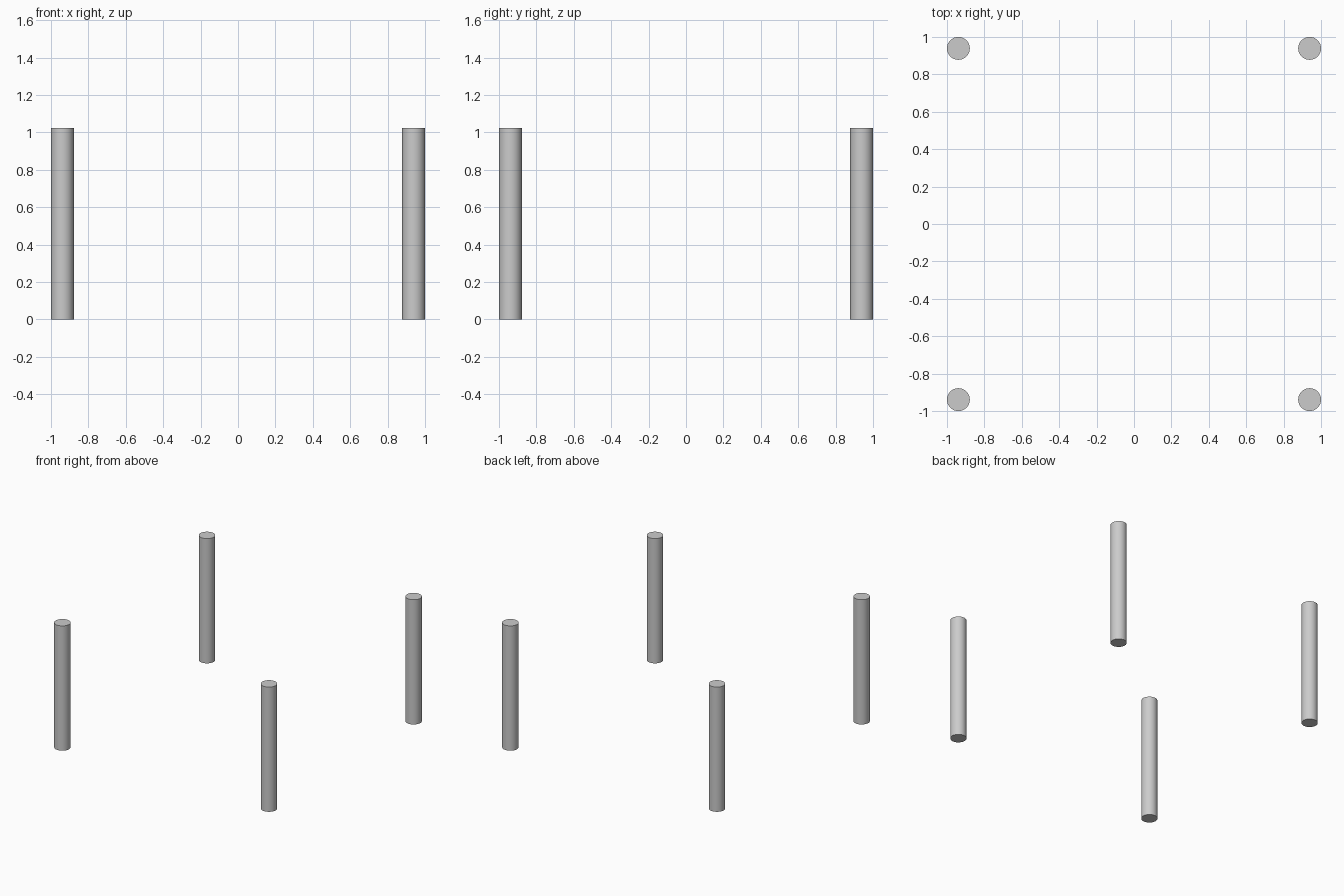
import bpy
import math

if "Cube" in bpy.data.objects:
    bpy.data.objects.remove(bpy.data.objects["Cube"])

RADIUS = 0.061
HEIGHT = 1.025
OFFSET = 1.0 - RADIUS


def add_leg(name, x, y):
    bpy.ops.mesh.primitive_cylinder_add(
        vertices=64, radius=RADIUS, depth=HEIGHT, location=(x, y, HEIGHT / 2))
    leg = bpy.context.object
    leg.name = name
    bpy.ops.object.shade_smooth_by_angle(angle=math.radians(30))


# Four round legs, one at each corner of the square
for y_name, sy in (("front", -1), ("back", 1)):
    for x_name, sx in (("left", -1), ("right", 1)):
        add_leg(f"{y_name}_{x_name}_leg", sx * OFFSET, sy * OFFSET)
